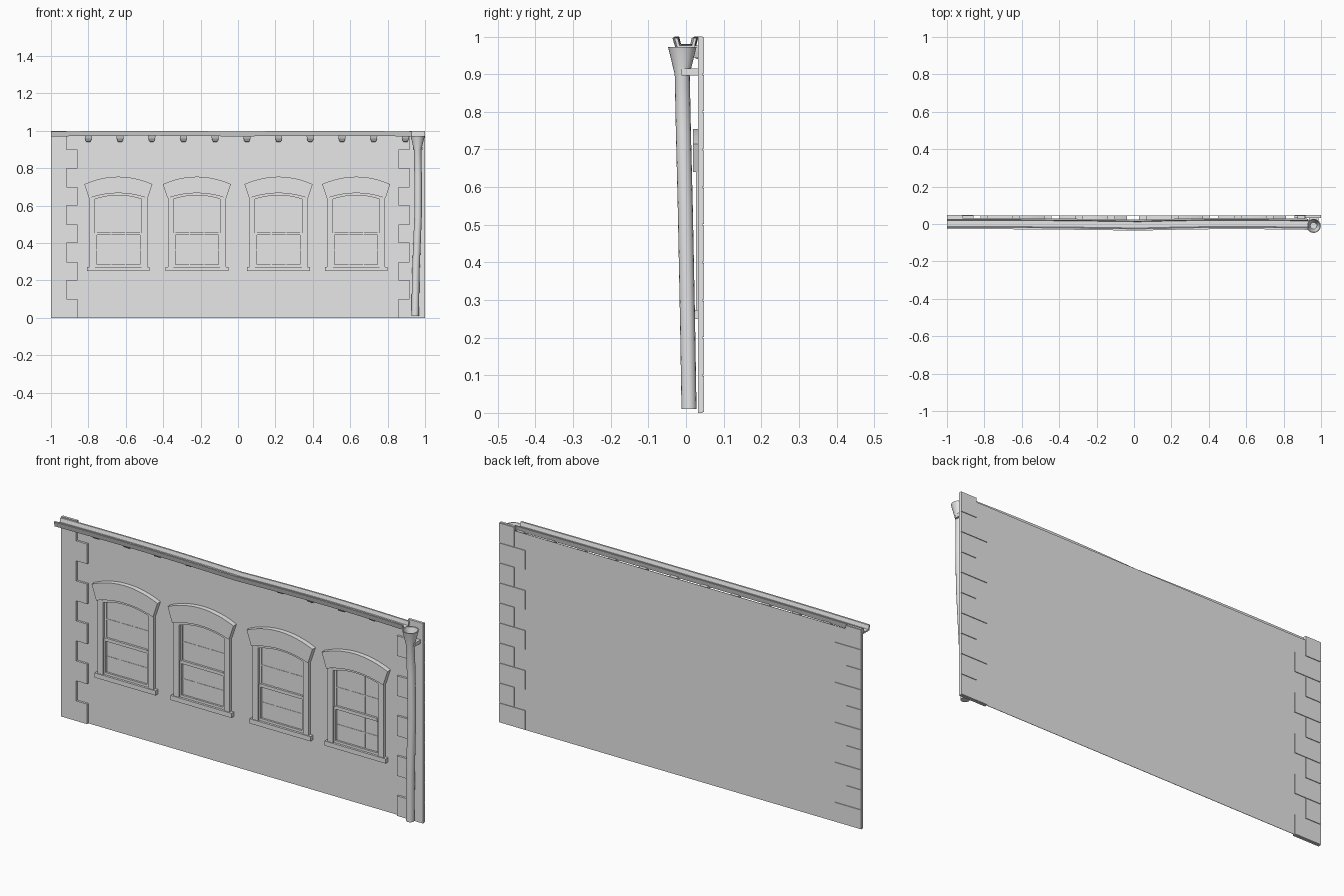
import bpy, bmesh, math

cube = bpy.data.objects.get("Cube")
if cube:
    bpy.data.objects.remove(cube, do_unlink=True)

grey = bpy.data.materials.new("plain_grey")
grey.use_nodes = True
grey.diffuse_color = (0.8, 0.8, 0.8, 1)
grey.node_tree.nodes["Principled BSDF"].inputs["Base Color"].default_value = (0.8, 0.8, 0.8, 1)


def finish(name, bm, smooth=False):
    bmesh.ops.recalc_face_normals(bm, faces=bm.faces)
    mesh = bpy.data.meshes.new(name)
    bm.to_mesh(mesh)
    bm.free()
    mesh.materials.append(grey)
    obj = bpy.data.objects.new(name, mesh)
    bpy.context.collection.objects.link(obj)
    if smooth:
        bpy.ops.object.select_all(action="DESELECT")
        obj.select_set(True)
        bpy.context.view_layer.objects.active = obj
        bpy.ops.object.shade_smooth_by_angle(angle=math.radians(40))
    return obj


def loft(name, rings, smooth=False):
    """Skin closed rings of equal length and cap both ends."""
    bm = bmesh.new()
    rows = [[bm.verts.new(p) for p in ring] for ring in rings]
    n = len(rows[0])
    for a, b in zip(rows, rows[1:]):
        for i in range(n):
            j = (i + 1) % n
            bm.faces.new((a[i], a[j], b[j], b[i]))
    bm.faces.new(rows[0])
    bm.faces.new(rows[-1])
    return finish(name, bm, smooth)


def prism(name, outline, y0, y1):
    """Extrude an x-z outline from y0 back to y1."""
    return loft(name, [[(x, y, z) for x, z in outline] for y in (y0, y1)])


def box(name, x0, x1, y0, y1, z0, z1):
    return prism(name, [(x0, z0), (x1, z0), (x1, z1), (x0, z1)], y0, y1)


def arc(half, end_z, apex, steps=12):
    """Shallow arch from -half to +half."""
    ts = [2 * i / steps - 1 for i in range(steps + 1)]
    return [(half * t, apex - (apex - end_z) * t * t) for t in ts]


# Thin wall panel
WALL, BACK = 0.0425, 0.0437
box("wall_panel", -0.995, 0.995, WALL, 0.0445, 0, 0.98)

# Corner stones: toothed front slab with separate blocks on the back
for side, label in ((-1, "right"), (1, "left")):
    outline = [(side, 0)]
    for row in range(10):
        inner = side * (0.857 if row % 2 == 0 else 0.917)
        z0, z1 = row / 10, (row + 1) / 10
        outline += [(inner, z0), (inner, z1)]
        box(f"{label}_corner_block_{row}", *sorted((side, inner)),
            0.044, 0.048, z0 + 0.002, z1 - 0.002)
    outline.append((side, 1))
    prism(f"{label}_corner_slab", outline, 0.032, 0.044)


# Sash windows
def window(cx, tag):
    def shift(points):
        return [(cx + x, z) for x, z in points]

    def bar(part, x0, x1, y0, z0, z1):
        box(f"{part}_{tag}", cx + x0, cx + x1, y0, BACK, z0, z1)

    # Arched hood and the slimmer arch under it
    hood = arc(0.182, 0.715, 0.755) + arc(0.157, 0.64, 0.667)[::-1]
    prism(f"window_hood_{tag}", shift(hood), 0.018, BACK)
    head = arc(0.155, 0.645, 0.672) + arc(0.125, 0.635, 0.655)[::-1]
    prism(f"window_head_{tag}", shift(head), 0.027, BACK)
    bar("window_sill", -0.168, 0.168, 0.022, 0.25, 0.273)
    for s in (-1, 1):
        a, b = sorted((s * 0.125, s * 0.155))
        bar("window_jamb", a, b, 0.026, 0.273, 0.645)
        a, b = sorted((s * 0.115, s * 0.125))
        bar("lower_sash_stile", a, b, 0.033, 0.273, 0.455)
        bar("upper_sash_stile", a, b, 0.038, 0.455, 0.638)
        a, b = sorted((s * 0.036, s * 0.042))
        bar("muntin", a, b, 0.040, 0.28, 0.652)
    bar("bottom_rail", -0.115, 0.115, 0.033, 0.273, 0.285)
    bar("meeting_rail", -0.115, 0.115, 0.032, 0.442, 0.458)
    for z in (0.362, 0.548):
        bar("cross_muntin", -0.115, 0.115, 0.0405, z - 0.003, z + 0.003)


for number, centre in enumerate((-0.64, -0.22, 0.217, 0.632), 1):
    window(centre, number)

# Open gutter in two slightly warped lengths
section = [(-0.032, 1.0), (-0.024, 0.974), (0.021, 0.974), (0.027, 1.0),
           (0.019, 1.0), (0.015, 0.981), (-0.018, 0.981), (-0.023, 1.0)]


def gutter(name, x0, x1, start, bow, end):
    rings = []
    for i in range(11):
        t = i / 10
        dy = start + (end - start) * t + bow * math.sin(math.pi * t)
        dz = -0.004 + 0.004 * math.sin(math.pi * t)
        rings.append([(x0 + (x1 - x0) * t, y + dy, z + dz) for y, z in section])
    loft(name, rings, True)


gutter("gutter_right", -1, 0, 0.005, 0.002, -0.003)
gutter("gutter_left", 0, 0.93, -0.004, 0.006, 0.001)

# Corbels carrying the gutter, tapering downward
for i in range(11):
    cx = -0.8 + i * 0.1695
    rings = []
    for half, front, z in ((0.020, 0.004, 0.977), (0.018, 0.010, 0.960),
                           (0.014, 0.020, 0.946), (0.009, 0.030, 0.940)):
        rings.append([(cx - half, front, z), (cx + half, front, z),
                      (cx + half, BACK, z), (cx - half, BACK, z)])
    loft(f"gutter_corbel_{i + 1}", rings)

# Leaning drainpipe with an open funnel
path = [(0.947, 0.008, 0.01, 0.020), (0.951, 0.004, 0.25, 0.020),
        (0.963, -0.002, 0.55, 0.020), (0.963, -0.007, 0.75, 0.020),
        (0.960, -0.010, 0.90, 0.020), (0.961, -0.010, 0.973, 0.038),
        (0.961, -0.010, 0.973, 0.034), (0.960, -0.010, 0.91, 0.017)]
SIDES = 16
loft("drainpipe", [[(x + r * math.cos(math.tau * k / SIDES),
                     y + r * math.sin(math.tau * k / SIDES), z)
                    for k in range(SIDES)] for x, y, z, r in path], True)

# Bracket fixing the pipe to the wall
box("pipe_bracket", 0.935, 0.987, -0.012, 0.034, 0.897, 0.915)
